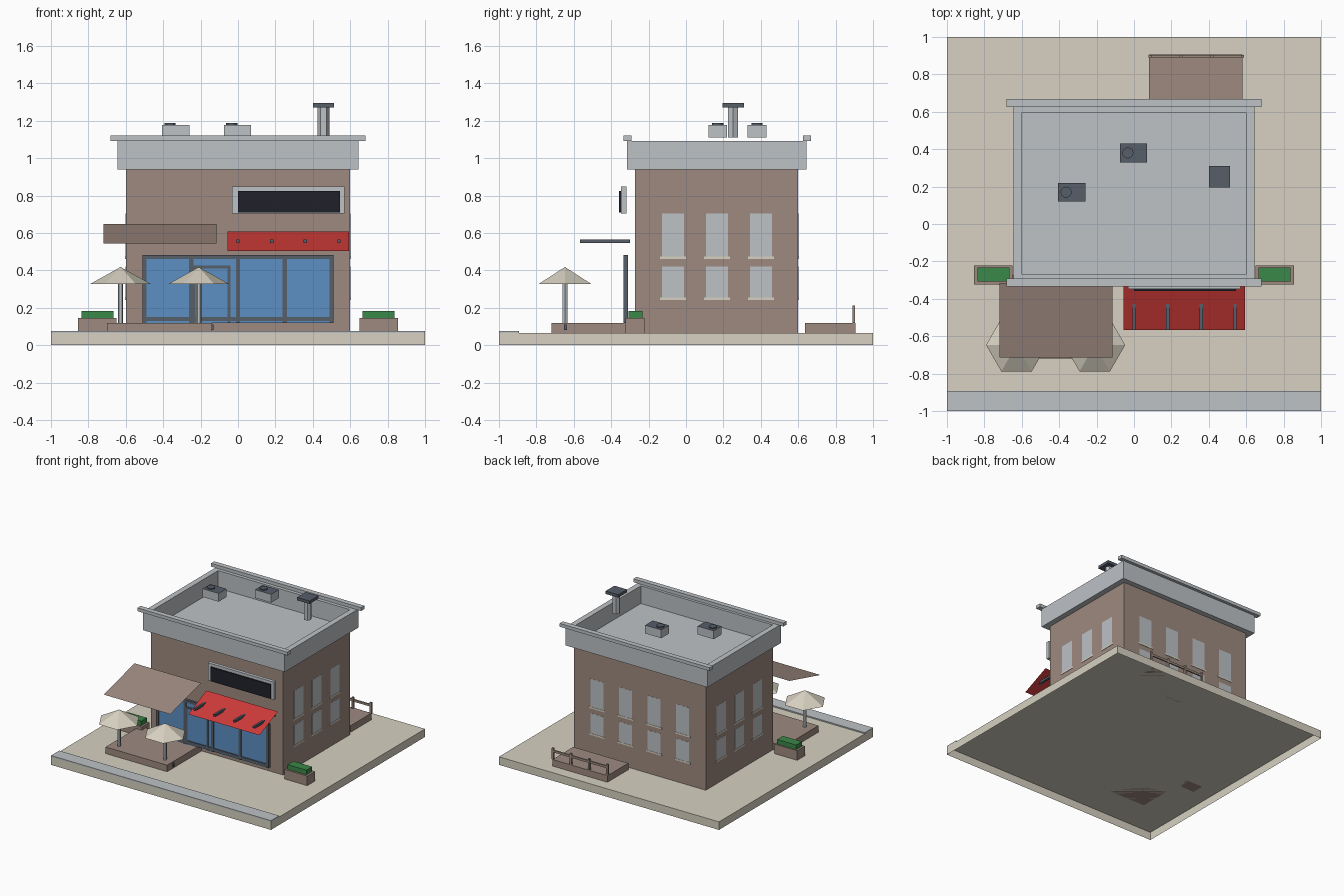
import bpy, bmesh, math
from mathutils import Matrix, Vector

cube = bpy.data.objects.get("Cube")
if cube:
    bpy.data.objects.remove(cube, do_unlink=True)


def material(name, hex_code):
    """Flat material from an sRGB hex string."""
    def lin(c):
        return c / 12.92 if c <= 0.04045 else ((c + 0.055) / 1.055) ** 2.4
    rgb = [lin(int(hex_code[i:i + 2], 16) / 255) for i in (0, 2, 4)]
    m = bpy.data.materials.new(name)
    m.use_nodes = True
    m.diffuse_color = (*rgb, 1)
    m.node_tree.nodes["Principled BSDF"].inputs["Base Color"].default_value = (*rgb, 1)
    return m


BROWN = material("brown", "9d8a80")
GREY = material("light grey", "bdc2c6")
DARK = material("dark grey", "565e69")
BEIGE = material("beige", "d7d1c1")
BLUE = material("glass blue", "5c90c4")
RED = material("awning red", "cc3a38")
GREEN = material("leaf green", "3a8848")
NAVY = material("sign black", "20202b")


def finish(name, bm, *mats):
    mesh = bpy.data.meshes.new(name)
    bm.to_mesh(mesh)
    bm.free()
    for m in mats:
        mesh.materials.append(m)
    ob = bpy.data.objects.new(name, mesh)
    bpy.context.collection.objects.link(ob)
    return ob


def box_mesh(x, y, z):
    """Box from (min, max) pairs."""
    bm = bmesh.new()
    size = [b - a for a, b in (x, y, z)]
    mid = [(a + b) / 2 for a, b in (x, y, z)]
    bmesh.ops.create_cube(bm, size=1, matrix=Matrix.Translation(mid) @ Matrix.Diagonal((*size, 1)))
    return bm


def box(name, x, y, z, mat):
    return finish(name, box_mesh(x, y, z), mat)


def around(c, w):
    return (c - w / 2, c + w / 2)


def cone(name, x, y, z, r0, r1, mat, sides=6):
    bm = bmesh.new()
    bmesh.ops.create_cone(bm, cap_ends=True, segments=sides, radius1=r0, radius2=r1, depth=z[1] - z[0])
    turn = Matrix.Rotation(math.pi / 2, 4, 'Z')
    bmesh.ops.transform(bm, matrix=Matrix.Translation((x, y, sum(z) / 2)) @ turn, verts=bm.verts)
    return finish(name, bm, mat)


def slope(name, x, y, z, mat):
    """Single sheet falling from (y0, z0) to (y1, z1)."""
    bm = bmesh.new()
    corners = [(x[0], y[1], z[1]), (x[1], y[1], z[1]), (x[1], y[0], z[0]), (x[0], y[0], z[0])]
    bm.faces.new([bm.verts.new(c) for c in corners])
    return finish(name, bm, mat)


G = 0.066  # ground level

# Ground: a shell that is open underneath
bm = box_mesh((-1, 1), (-1, 1), (0, G))
under = min(bm.faces, key=lambda f: f.calc_center_median().z)
bmesh.ops.delete(bm, geom=[under], context='FACES_ONLY')
finish("ground", bm, BEIGE)
box("kerb", (-1, 1), (-1, -0.893), (G, 0.076), GREY)

# Building body
box("building", (-0.6, 0.6), (-0.272, 0.6), (G, 0.942), BROWN)

# Parapet tray with sunken roof
bm = box_mesh((-0.645, 0.645), (-0.315, 0.643), (0.94, 1.093))
top = max(bm.faces, key=lambda f: f.calc_center_median().z)
bmesh.ops.inset_individual(bm, faces=[top], thickness=0.046, use_even_offset=True)
inner = bmesh.ops.extrude_discrete_faces(bm, faces=[top])["faces"]
bmesh.ops.translate(bm, vec=Vector((0, 0, -0.145)), verts=inner[0].verts)
finish("parapet", bm, GREY)
for name, y in (("front", -0.312), ("back", 0.646)):
    box(name + "_coping", (-0.682, 0.682), around(y, 0.042), (1.093, 1.12), GREY)

# Roof units with dark tops and fans
for x, y in ((-0.333, 0.17), (-0.003, 0.38)):
    bm = box_mesh(around(x, 0.146), around(y, 0.1), (1.11, 1.178))
    for f in bm.faces:
        f.material_index = int(f.normal.z > 0.5)
    finish("roof_unit", bm, GREY, DARK)
    cone("roof_fan", x - 0.03, y, (1.178, 1.187), 0.03, 0.03, DARK, 12)

# Chimney
cone("chimney_pipe", 0.457, 0.252, (1.11, 1.275), 0.031, 0.031, GREY)
box("chimney_cap", around(0.457, 0.114), around(0.252, 0.114), (1.27, 1.294), DARK)


# Windows with sills, nearly flush on the sides and the back
def window(name, side, centre, z):
    for part, w, zz, out, mat in (("pane", 0.118, z, 0.001, GREY),
                                  ("sill", 0.14, (z[0] - 0.013, z[0]), 0.003, BEIGE)):
        along = around(centre, w)
        wall = (0.598, 0.6 + out)
        if side == "back":
            box(f"{name}_{part}", along, wall, zz, mat)
        else:
            x = wall if side == "right" else (-wall[1], -wall[0])
            box(f"{name}_{part}", x, along, zz, mat)


for z in ((0.255, 0.42), (0.473, 0.703)):
    for side in ("right", "left"):
        for i in range(3):
            window(side + "_window", side, -0.069 + 0.235 * i, z)
    for i in range(4):
        window("back_window", "back", -0.39 + 0.26 * i, z)

# Shop front: glass, mullions, rails and door frame
FRAME_Y = (-0.333, -0.311)
box("shop_glass", (-0.5, 0.5), (-0.327, -0.32), (0.12, 0.475), BLUE)
for i in range(5):
    box("mullion", around(-0.5 + 0.25 * i, 0.022), FRAME_Y, (0.12, 0.482), DARK)
for z in (0.471, 0.14):
    box("shop_rail", (-0.511, 0.511), FRAME_Y, around(z, 0.021), DARK)
for x in (-0.047, -0.236):
    box("door_post", around(x, 0.016), FRAME_Y, (0.12, 0.425), DARK)
box("door_lintel", (-0.244, -0.039), FRAME_Y, around(0.417, 0.016), DARK)

# Sign
box("sign_frame", (-0.032, 0.569), (-0.347, -0.319), (0.703, 0.849), GREY)
box("sign_panel", (0, 0.545), (-0.358, -0.346), (0.71, 0.825), NAVY)

# Awnings and bracket bars
slope("red_awning", (-0.055, 0.593), (-0.33, -0.567), (0.607, 0.503), RED)
for i in range(4):
    box("awning_bar", around(0.18 * i, 0.018), (-0.567, -0.3), (0.546, 0.564), DARK)
slope("terrace_awning", (-0.72, -0.115), (-0.315, -0.715), (0.647, 0.543), BROWN)

# Front terrace with parasols
box("terrace", (-0.7, -0.14), (-0.72, -0.272), (G, 0.12), BROWN)
box("terrace_stud", (-0.146, -0.13), around(-0.645, 0.016), (0.08, 0.11), DARK)
for x in (-0.628, -0.21):
    cone("parasol_pole", x, -0.647, (0.075, 0.34), 0.014, 0.014, GREY)
    cone("parasol_canopy", x, -0.647, (0.327, 0.418), 0.163, 0, BEIGE)

# Back deck with railing; posts stand above the bar
box("back_deck", (0.08, 0.58), (0.635, 0.905), (G, 0.12), BROWN)
for i in range(4):
    box("railing_post", around(0.086 + 0.165 * i, 0.016), (0.889, 0.904), (0.12, 0.212), BROWN)
box("railing_bar", (0.078, 0.589), (0.891, 0.902), (0.178, 0.196), BROWN)

# Planters
for x in (-0.752, 0.752):
    box("planter", around(x, 0.207), (-0.323, -0.222), (G, 0.145), BROWN)
    box("planter_hedge", around(x, 0.172), (-0.308, -0.233), (0.14, 0.183), GREEN)
